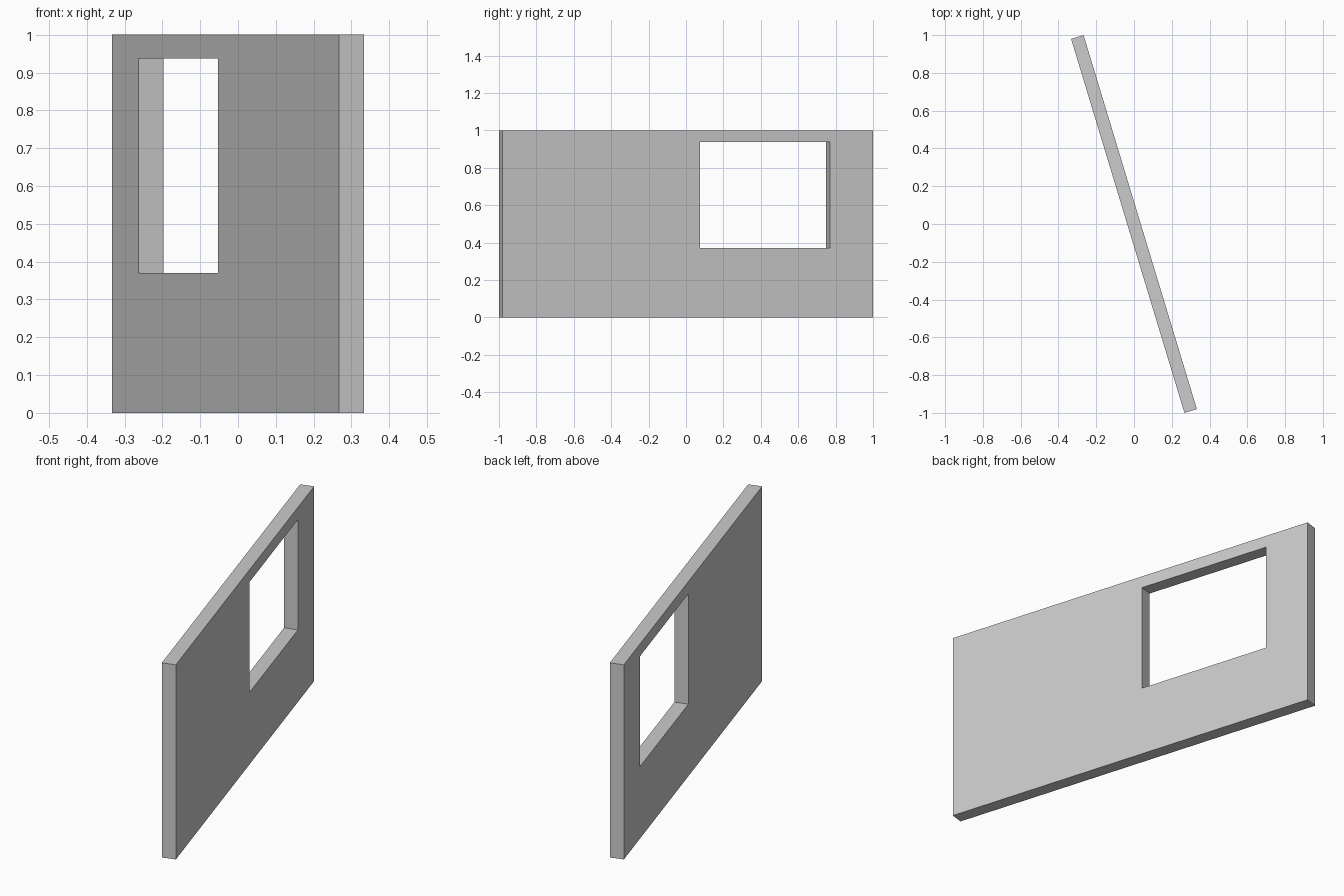
import bpy, bmesh, math
from mathutils import Matrix

cube = bpy.data.objects.get("Cube")
if cube:
    bpy.data.objects.remove(cube, do_unlink=True)

LENGTH, THICKNESS, HEIGHT = 2.069, 0.069, 1.0
ANGLE = math.atan2(0.6, 1.98)

# Plain grey plaster
grey = bpy.data.materials.new("light_grey")
grey.use_nodes = True
colour = (0.6, 0.6, 0.6, 1)
grey.diffuse_color = colour
grey.node_tree.nodes["Principled BSDF"].inputs["Base Color"].default_value = colour


def rectangle(bm, y0, y1, z0, z1):
    x = -THICKNESS / 2
    return [bm.verts.new((x, y, z)) for y, z in ((y0, z0), (y1, z0), (y1, z1), (y0, z1))]


# Wall face as a ring around the window opening
bm = bmesh.new()
outer = rectangle(bm, -LENGTH / 2, LENGTH / 2, 0, HEIGHT)
inner = rectangle(bm, 0.069, 0.793, 0.37, 0.937)
for i in range(4):
    j = (i + 1) % 4
    bm.faces.new((outer[i], outer[j], inner[j], inner[i]))

# Give the wall its thickness, then turn it
ring = bmesh.ops.extrude_face_region(bm, geom=bm.faces[:], use_keep_orig=True)
moved = [v for v in ring["geom"] if isinstance(v, bmesh.types.BMVert)]
bmesh.ops.translate(bm, verts=moved, vec=(THICKNESS, 0, 0))
bmesh.ops.recalc_face_normals(bm, faces=bm.faces[:])
bmesh.ops.transform(bm, matrix=Matrix.Rotation(ANGLE, 4, "Z"), verts=bm.verts[:])

mesh = bpy.data.meshes.new("wall_with_window")
bm.to_mesh(mesh)
bm.free()
mesh.materials.append(grey)
wall = bpy.data.objects.new("wall_with_window", mesh)
bpy.context.collection.objects.link(wall)
